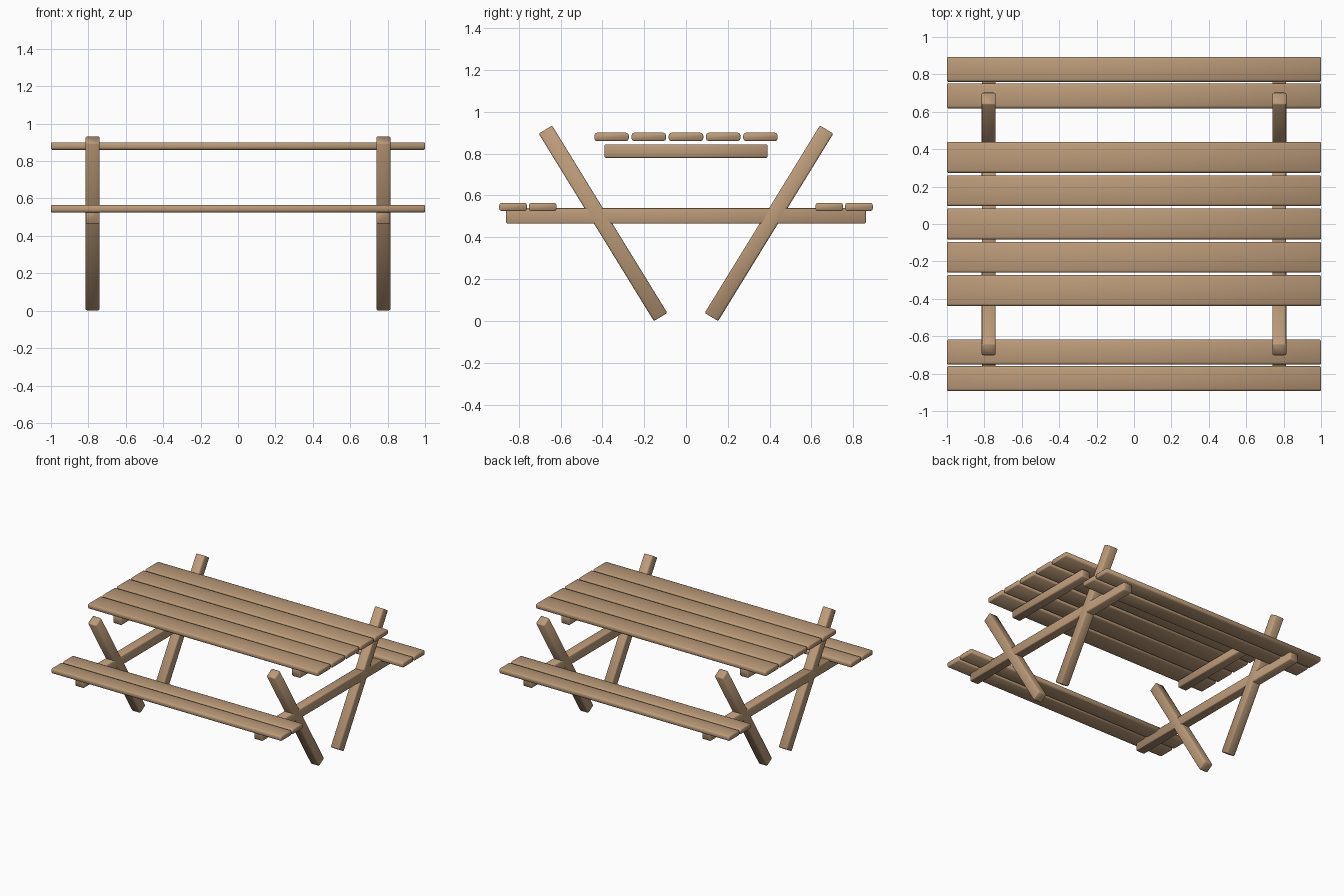
import bpy
import bmesh
import math
from mathutils import Vector

cube = bpy.data.objects.get("Cube")
if cube:
    bpy.data.objects.remove(cube, do_unlink=True)

# Single timber colour
wood = bpy.data.materials.new("warm_wood")
wood.use_nodes = True
colour = (0.50, 0.325, 0.19, 1)
wood.diffuse_color = colour
wood.node_tree.nodes["Principled BSDF"].inputs["Base Color"].default_value = colour


def timber(name, size, centre, axis, round_edge, tilt=0.0):
    """Rounded bar: strong rounding along its length, slight rounding at the ends."""
    bm = bmesh.new()
    bmesh.ops.create_cube(bm, size=1)
    bmesh.ops.scale(bm, vec=Vector(size), verts=bm.verts)
    along = [e for e in bm.edges
             if abs((e.verts[0].co - e.verts[1].co)[axis]) > size[axis] / 2]
    bmesh.ops.bevel(bm, geom=along, offset=round_edge, segments=2,
                    profile=0.5, affect='EDGES')
    half = size[axis] / 2
    ends = [e for e in bm.edges
            if abs(e.verts[0].co[axis] + e.verts[1].co[axis]) > 2 * half - 0.001]
    bmesh.ops.bevel(bm, geom=ends, offset=0.005, segments=1, affect='EDGES')
    bmesh.ops.recalc_face_normals(bm, faces=bm.faces)
    for face in bm.faces:
        face.smooth = True
    mesh = bpy.data.meshes.new(name)
    bm.to_mesh(mesh)
    bm.free()
    mesh.materials.append(wood)
    obj = bpy.data.objects.new(name, mesh)
    obj.location = centre
    obj.rotation_euler.x = tilt
    bpy.context.collection.objects.link(obj)
    return obj


# Table top planks
for i in range(5):
    timber(f"table_plank_{i + 1}", (2, 0.165, 0.04),
           (0, (i - 2) * 0.178, 0.88), 0, 0.013)

# Bench planks, two on each side
for side, label in ((-1, "front"), (1, "back")):
    for place, y in (("inner", 0.685), ("outer", 0.827)):
        timber(f"{label}_bench_{place}_plank", (2, 0.133, 0.04),
               (0, side * y, 0.545), 0, 0.013)

# End frames: leaning legs, bench beam and table support
lean = math.atan2(0.547, 0.89)
for x, end in ((-0.777, "right"), (0.777, "left")):
    timber(f"{end}_bench_beam", (0.074, 1.72, 0.074), (x, 0, 0.502), 1, 0.006)
    timber(f"{end}_table_support", (0.074, 0.78, 0.064), (x, 0, 0.812), 1, 0.008)
    for side, label in ((-1, "front"), (1, "back")):
        timber(f"{end}_{label}_leg", (0.075, 0.075, 1.052),
               (x, side * 0.397, 0.467), 2, 0.009, -side * lean)
